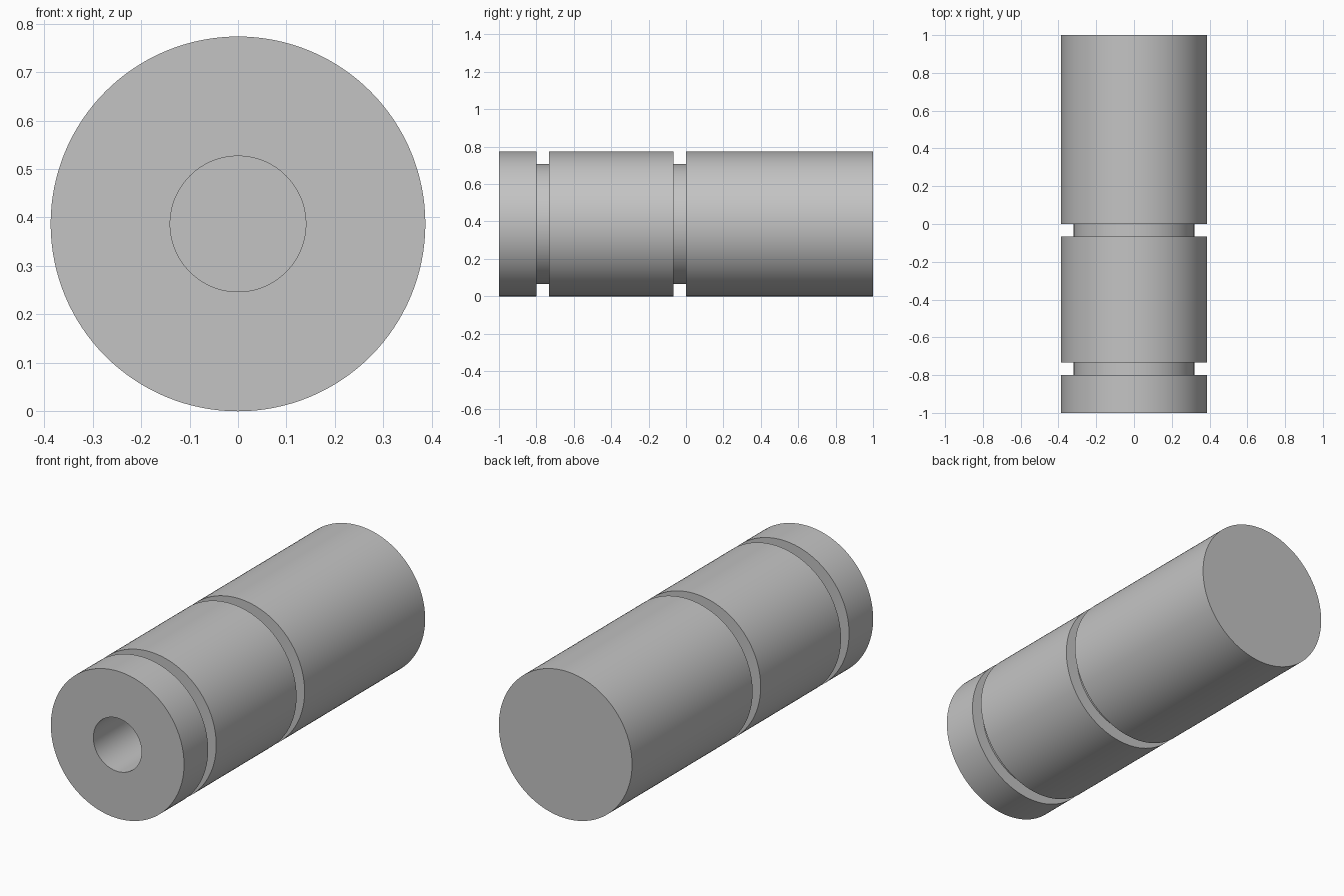
import bpy, bmesh, math
from mathutils import Matrix, Vector

cube = bpy.data.objects.get("Cube")
if cube:
    bpy.data.objects.remove(cube, do_unlink=True)

STEPS = 128
BODY_R, GROOVE_R, BORE_R = 0.3867, 0.32, 0.14
BORE_END = -0.2

# Plain grey metal
metal = bpy.data.materials.new("grey metal")
metal.use_nodes = True
color = (0.55, 0.55, 0.55, 1)
metal.diffuse_color = color
metal.node_tree.nodes["Principled BSDF"].inputs["Base Color"].default_value = color


def lathe(name, profile):
    """Spin (radius, y) points around the y axis; the ends lie on the axis."""
    bm = bmesh.new()
    verts = [bm.verts.new((r, y, 0)) for r, y in profile]
    edges = [bm.edges.new(pair) for pair in zip(verts, verts[1:])]
    bmesh.ops.spin(bm, geom=verts + edges, cent=(0, 0, 0), axis=(0, 1, 0),
                   angle=math.tau, steps=STEPS, use_duplicate=False)
    bmesh.ops.remove_doubles(bm, verts=bm.verts, dist=0.0001)
    bmesh.ops.recalc_face_normals(bm, faces=bm.faces)
    bmesh.ops.translate(bm, verts=bm.verts, vec=(0, 0, BODY_R))
    mesh = bpy.data.meshes.new(name)
    bm.to_mesh(mesh)
    bm.free()
    mesh.materials.append(metal)
    obj = bpy.data.objects.new(name, mesh)
    bpy.context.collection.objects.link(obj)
    bpy.ops.object.select_all(action='DESELECT')
    obj.select_set(True)
    bpy.context.view_layer.objects.active = obj
    bpy.ops.object.shade_smooth_by_angle(angle=math.radians(30))
    return obj


# Blind bore in the front end, then the outer wall with its two grooves
profile = [(0, BORE_END), (BORE_R, BORE_END), (BORE_R, -1), (BODY_R, -1)]
for start, end in ((-0.8, -0.733), (-0.067, 0)):
    profile += [(BODY_R, start), (GROOVE_R, start), (GROOVE_R, end), (BODY_R, end)]
profile += [(BODY_R, 1), (0, 1)]

lathe("grooved_pin", profile)
